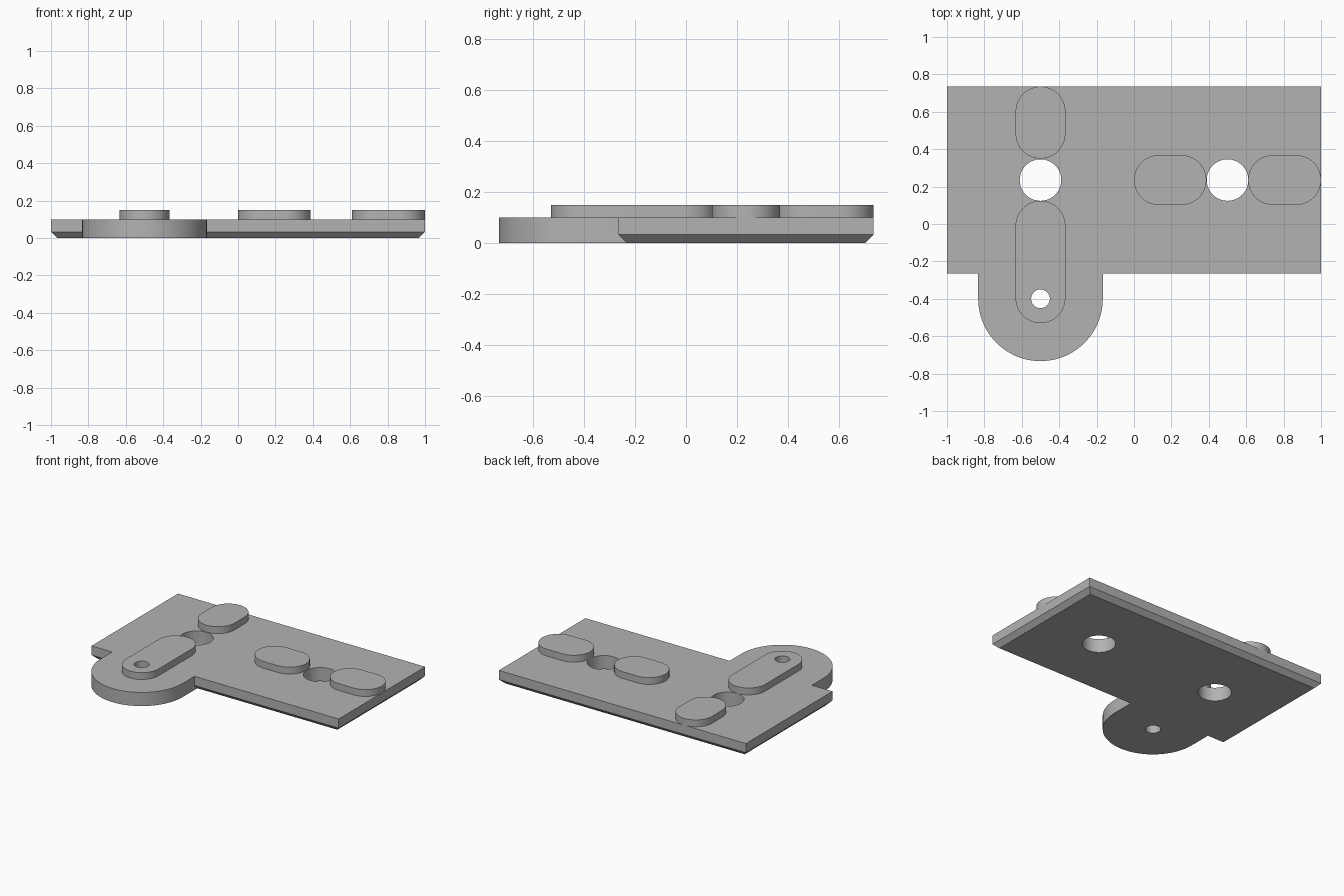
import bpy, bmesh
from math import sin, cos, pi, radians

cube = bpy.data.objects.get("Cube")
if cube:
    bpy.data.objects.remove(cube, do_unlink=True)

grey = bpy.data.materials.new("light_grey")
grey.use_nodes = True
colour = (0.45, 0.45, 0.45, 1)
grey.diffuse_color = colour
grey.node_tree.nodes["Principled BSDF"].inputs["Base Color"].default_value = colour

TOP = 0.1          # plate thickness
PAD_TOP = 0.15     # top of raised pads
CHAMFER = 0.033
LEFT_X, RIGHT_X, MID_Y, TAB_Y = -0.5, 0.5, 0.235, -0.4


def arc(cx, cy, r, start, sweep, steps):
    return [(cx + r * cos(start + sweep * i / steps),
             cy + r * sin(start + sweep * i / steps)) for i in range(steps + 1)]


def prism(name, outline, z0, z1):
    """Extrude a counter-clockwise outline from z0 to z1."""
    bm = bmesh.new()
    face = bm.faces.new([bm.verts.new((x, y, z0)) for x, y in outline])
    top = bmesh.ops.extrude_face_region(bm, geom=[face], use_keep_orig=True)
    for v in top["geom"]:
        if isinstance(v, bmesh.types.BMVert):
            v.co.z = z1
    bmesh.ops.recalc_face_normals(bm, faces=bm.faces)
    mesh = bpy.data.meshes.new(name)
    bm.to_mesh(mesh)
    bm.free()
    mesh.materials.append(grey)
    obj = bpy.data.objects.new(name, mesh)
    bpy.context.collection.objects.link(obj)
    return obj


def combine(obj, other, operation):
    """Apply a boolean and remove the helper."""
    bpy.context.view_layer.objects.active = obj
    mod = obj.modifiers.new("boolean", "BOOLEAN")
    mod.operation, mod.object, mod.solver = operation, other, "EXACT"
    bpy.ops.object.modifier_apply(modifier=mod.name)
    bpy.data.objects.remove(other, do_unlink=True)


def drill(obj, x, y, r):
    combine(obj, prism("hole_cutter", arc(x, y, r, 0, 2 * pi, 64)[:-1], -0.1, 0.3), "DIFFERENCE")


def pad(name, x0, x1, y0, y1):
    """Raised pad with round ends along its longer direction."""
    r = min(x1 - x0, y1 - y0) / 2
    if x1 - x0 > y1 - y0:
        outline = arc(x1 - r, y0 + r, r, -pi / 2, pi, 32) + arc(x0 + r, y0 + r, r, pi / 2, pi, 32)
    else:
        outline = arc(x0 + r, y1 - r, r, 0, pi, 32) + arc(x0 + r, y0 + r, r, pi, pi, 32)
    return prism(name, outline, TOP, PAD_TOP)


# Rectangular plate with a chamfered lower rim
plate = prism("base_plate", [(-1, -0.265), (1, -0.265), (1, 0.735), (-1, 0.735)], 0, TOP)
bm = bmesh.new()
bm.from_mesh(plate.data)
rim = [e for e in bm.edges if all(v.co.z < 0.01 for v in e.verts)]
bmesh.ops.bevel(bm, geom=rim, offset=CHAMFER, segments=1, affect="EDGES")
bm.to_mesh(plate.data)
bm.free()

# Rounded front tab, merged into the plate
tab = prism("front_tab", arc(LEFT_X, TAB_Y, 0.333, pi, pi, 48) + [(-0.167, 0), (-0.833, 0)], 0, TOP)
combine(plate, tab, "UNION")

# Raised pads
front_pad = pad("front_pad", -0.633, -0.367, -0.53, 0.124)
pads = [front_pad,
        pad("back_pad", -0.633, -0.367, 0.35, 0.735),
        pad("centre_pad", 0, 0.387, 0.102, 0.368),
        pad("side_pad", 0.61, 1, 0.102, 0.368)]

# Through holes
for x in (LEFT_X, RIGHT_X):
    drill(plate, x, MID_Y, 0.111)
for part in (plate, front_pad):
    drill(part, LEFT_X, TAB_Y, 0.05)

# Smooth the curved walls, keep edges sharp
for part in [plate] + pads:
    bpy.ops.object.select_all(action="DESELECT")
    part.select_set(True)
    bpy.context.view_layer.objects.active = part
    bpy.ops.object.shade_smooth_by_angle(angle=radians(30))
